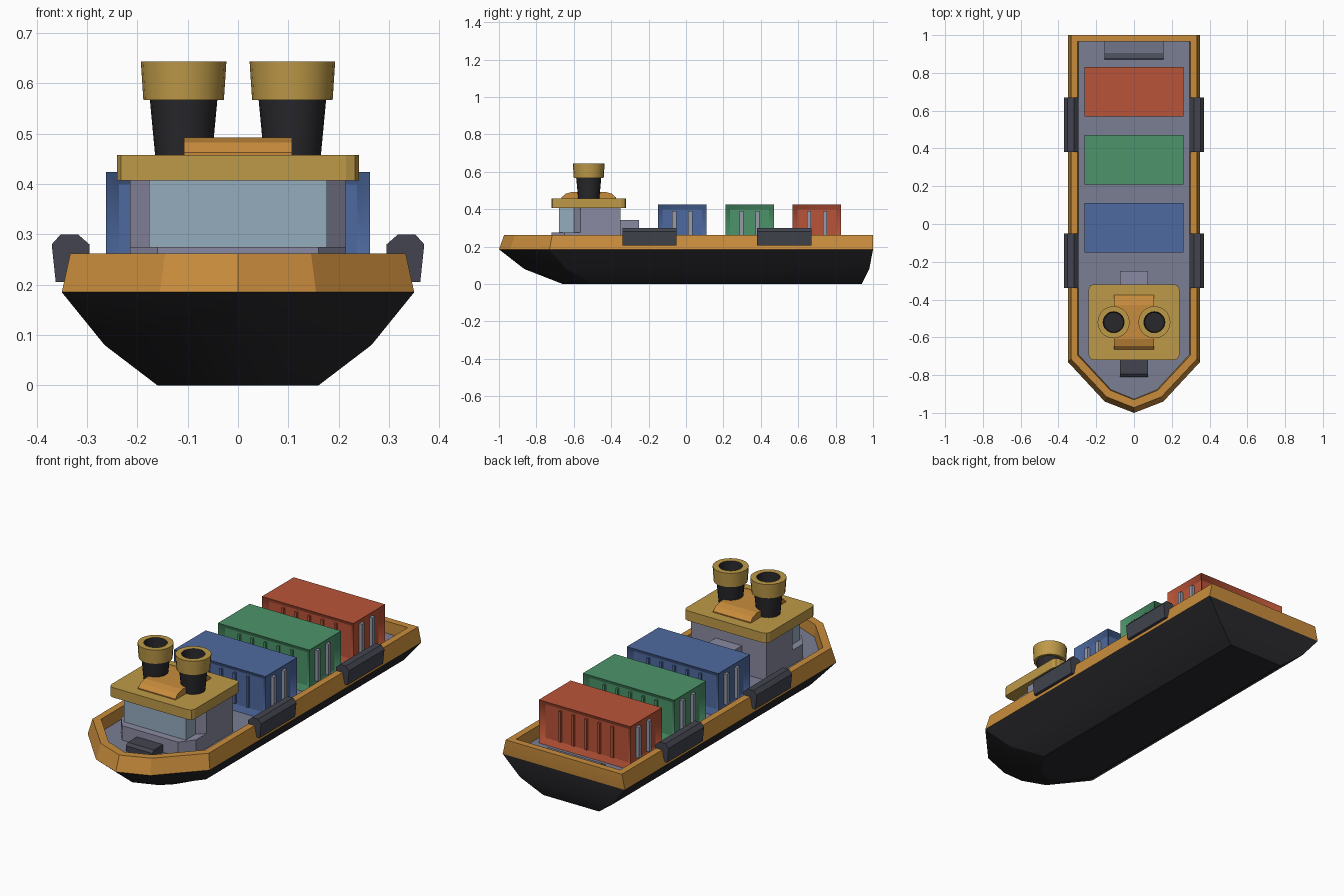
import bpy, bmesh, math
from mathutils import Vector

if "Cube" in bpy.data.objects:
    bpy.data.objects.remove(bpy.data.objects["Cube"])

def lin(c):
    c /= 255
    return c / 12.92 if c < 0.04 else ((c + 0.055) / 1.055) ** 2.4

def mat(name, r, g, b):
    m = bpy.data.materials.new(name)
    m.diffuse_color = (lin(r), lin(g), lin(b), 1)
    m.use_nodes = True
    m.node_tree.nodes["Principled BSDF"].inputs["Base Color"].default_value = m.diffuse_color
    return m

BLACK = mat("black", 40, 40, 44)
ORANGE = mat("orange", 200, 140, 60)
GOLD = mat("gold", 190, 154, 72)
DECK = mat("deck", 122, 126, 148)
WALL = mat("wall", 138, 138, 162)
GLASS = mat("glass", 148, 172, 190)
DARK = mat("dark_grey", 66, 68, 78)
BAR = mat("bar", 150, 155, 170)
DECK_Z = 0.2

def finish(name, bm, mats, angle=25):
    bmesh.ops.recalc_face_normals(bm, faces=bm.faces)
    me = bpy.data.meshes.new(name)
    bm.to_mesh(me)
    bm.free()
    for m in mats:
        me.materials.append(m)
    ob = bpy.data.objects.new(name, me)
    bpy.context.collection.objects.link(ob)
    bpy.ops.object.select_all(action='DESELECT')
    ob.select_set(True)
    bpy.context.view_layer.objects.active = ob
    bpy.ops.object.shade_smooth_by_angle(angle=math.radians(angle))
    return ob

def prism(name, pts, lo, hi, axis, m):
    """Extrude a 2D outline along an axis: x -> (y,z), y -> (x,z), z -> (x,y)."""
    bm = bmesh.new()
    def at(p, h):
        return {'x': (h, p[0], p[1]), 'y': (p[0], h, p[1]), 'z': (p[0], p[1], h)}[axis]
    a = [bm.verts.new(at(p, lo)) for p in pts]
    b = [bm.verts.new(at(p, hi)) for p in pts]
    bm.faces.new(a)
    bm.faces.new(b)
    n = len(pts)
    for i in range(n):
        j = (i + 1) % n
        bm.faces.new((a[i], a[j], b[j], b[i]))
    return finish(name, bm, [m], 15)

def box(name, x0, x1, y0, y1, z0, z1, m):
    return prism(name, [(x0, y0), (x1, y0), (x1, y1), (x0, y1)], z0, z1, 'z', m)

def mirrored(half):
    return half + [(-x, y) for x, y in reversed(half) if x > 0]

# Hull: rings from keel to gunwale, over the rim and down to the deck
rings = [
    (0.0, [(0.16, 0.94), (0.16, -0.50), (0.075, -0.63), (0, -0.66)]),
    (0.08, [(0.265, 0.98), (0.265, -0.64), (0.12, -0.82), (0, -0.865)]),
    (0.185, [(0.35, 1.0), (0.35, -0.73), (0.155, -0.94), (0, -1.0)]),
    (0.262, [(0.333, 1.0), (0.333, -0.715), (0.145, -0.915), (0, -0.972)]),
    (0.262, [(0.298, 0.965), (0.298, -0.695), (0.125, -0.88), (0, -0.93)]),
    (DECK_Z, [(0.295, 0.965), (0.295, -0.69), (0.122, -0.877), (0, -0.927)]),
]
bm = bmesh.new()
loops = [[bm.verts.new((x, y, z)) for x, y in mirrored(h)] for z, h in rings]
bm.faces.new(loops[0])
bm.faces.new(loops[-1]).material_index = 2
for k in range(len(loops) - 1):
    a, b = loops[k], loops[k + 1]
    for i in range(len(a)):
        j = (i + 1) % len(a)
        bm.faces.new((a[i], a[j], b[j], b[i])).material_index = 0 if k < 2 else 1
finish("hull", bm, [BLACK, ORANGE, DECK], 20)

# Fenders hooked over the gunwale
fender = [(0.295, 0.23), (0.295, 0.28), (0.318, 0.30), (0.352, 0.30),
          (0.37, 0.28), (0.362, 0.205), (0.335, 0.205)]
for s, side in ((1, "right"), (-1, "left")):
    for y, end in ((-0.34, "front"), (0.38, "rear")):
        prism(f"fender_{end}_{side}", [(s * x, z) for x, z in fender], y, y + 0.29, 'y', DARK)

# Containers with recessed panels, ribs and door bars
def container(name, yc, m):
    hx, hy, z0, z1 = 0.262, 0.13, DECK_Z, 0.424
    ob = box(name, -hx, hx, yc - hy, yc + hy, z0, z1, m)
    bm = bmesh.new()
    bm.from_mesh(ob.data)
    bm.normal_update()
    sides = [f for f in bm.faces if abs(f.normal.z) < 0.5]
    bmesh.ops.inset_individual(bm, faces=sides, thickness=0.036, depth=-0.02)
    bm.to_mesh(ob.data)
    bm.free()
    for s in (-1, 1):
        for i in range(5):
            x = -0.15 + 0.075 * i
            y = yc + s * (hy - 0.015)
            box(f"{name}_rib", x - 0.006, x + 0.006, y - 0.007, y + 0.007, z0 + 0.03, z1 - 0.034, m)
        for dy in (-0.043, 0.043):
            x = s * (hx - 0.013)
            box(f"{name}_door_bar", x - 0.009, x + 0.009, yc + dy - 0.011, yc + dy + 0.011,
                z0 + 0.03, z1 - 0.034, BAR)

container("blue_container", -0.02, mat("blue", 78, 106, 160))
container("green_container", 0.34, mat("green", 76, 148, 106))
container("red_container", 0.70, mat("red", 186, 84, 56))

# Bridge: stepped base, rear cabin, window block and roof
prism("bridge_base", mirrored([(0.215, -0.36), (0.215, -0.65), (0.16, -0.72)]),
      DECK_Z, 0.275, 'z', WALL)
prism("bridge_cabin", mirrored([(0.215, -0.35), (0.215, -0.565), (0.177, -0.60)]),
      DECK_Z, 0.41, 'z', WALL)
prism("bridge_window", mirrored([(0.177, -0.56), (0.177, -0.68)]), 0.27, 0.41, 'z', GLASS)
prism("bridge_roof", mirrored([(0.215, -0.32), (0.232, -0.327), (0.24, -0.345),
                               (0.24, -0.695), (0.232, -0.713), (0.215, -0.72)]),
      0.407, 0.458, 'z', GOLD)
prism("roof_hump", [(-0.665, 0.455), (-0.665, 0.463), (-0.645, 0.482), (-0.61, 0.492),
                    (-0.43, 0.492), (-0.395, 0.482), (-0.375, 0.463), (-0.375, 0.455)],
      -0.107, 0.107, 'x', ORANGE)
box("rear_locker", -0.075, 0.075, -0.36, -0.25, DECK_Z, 0.343, WALL)

# Low deck fittings at bow and stern
prism("bow_hatch", [(-0.81, DECK_Z), (-0.81, 0.228), (-0.795, 0.24), (-0.72, 0.24), (-0.72, DECK_Z)],
      -0.075, 0.075, 'x', DARK)
prism("stern_ramp", [(0.87, DECK_Z), (0.878, 0.218), (0.905, 0.235), (0.965, 0.245), (0.965, DECK_Z)],
      -0.155, 0.155, 'x', DECK)

# Funnels: lathed dark stack, gold collar and dark bore
profile = [(0.056, 0.45, 0), (0.067, 0.567, 1), (0.080, 0.567, 1), (0.085, 0.643, 1),
           (0.056, 0.643, 0), (0.052, 0.585, 0)]
for s, side in ((1, "right"), (-1, "left")):
    bm = bmesh.new()
    N = 20
    rows = [[bm.verts.new((s * 0.108 + r * math.cos(2 * math.pi * i / N),
                           -0.52 + r * math.sin(2 * math.pi * i / N), z)) for i in range(N)]
            for r, z, _ in profile]
    for k in range(len(rows) - 1):
        for i in range(N):
            j = (i + 1) % N
            f = bm.faces.new((rows[k][i], rows[k][j], rows[k + 1][j], rows[k + 1][i]))
            f.material_index = profile[k][2]
    bm.faces.new(rows[0])
    bm.faces.new(rows[-1])
    finish(f"funnel_{side}", bm, [BLACK, GOLD], 30)
